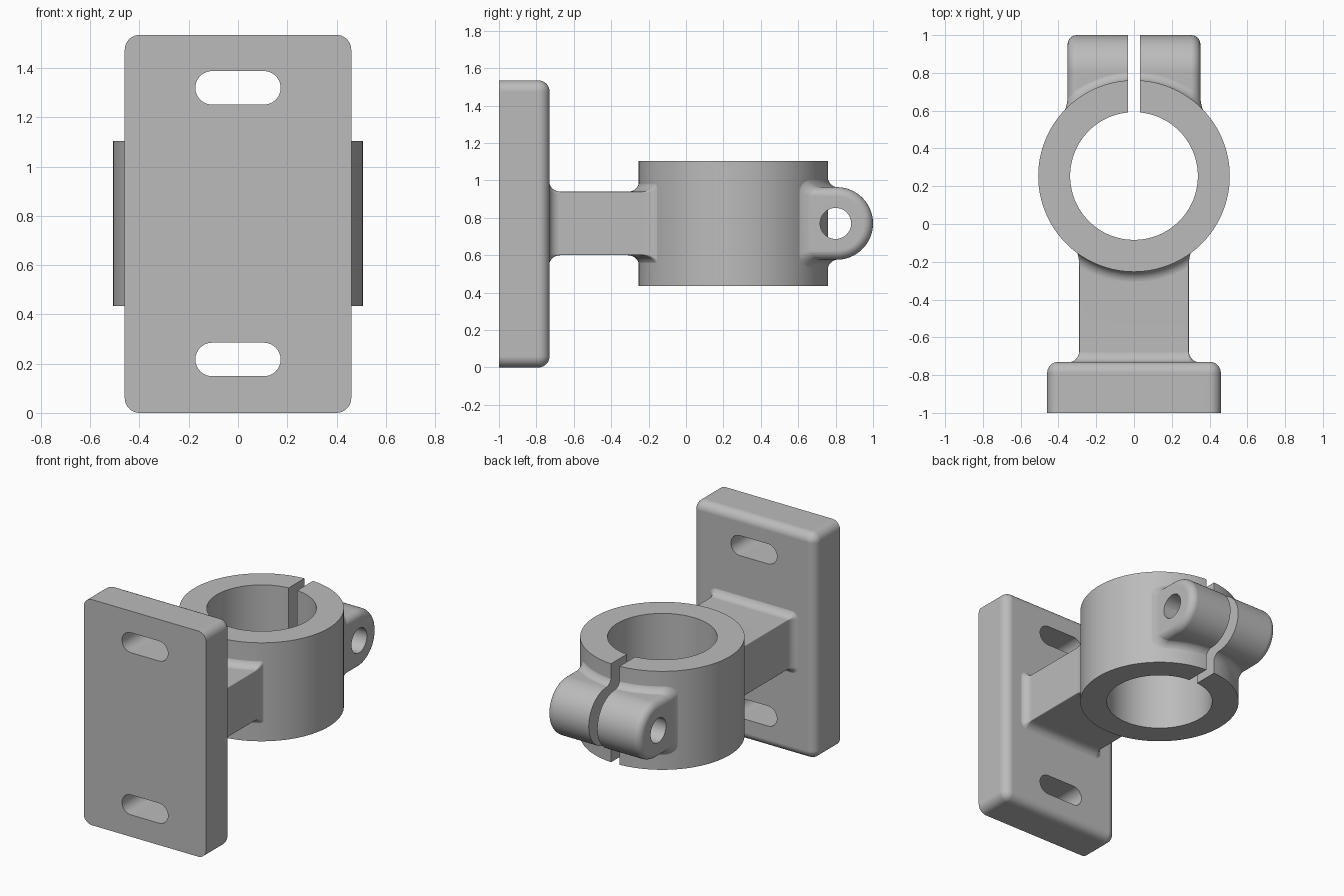
import bpy, bmesh
from math import sin, cos, pi, sqrt

if "Cube" in bpy.data.objects:
    bpy.data.objects.remove(bpy.data.objects["Cube"], do_unlink=True)

CY, R, BORE = 0.254, 0.507, 0.338        # clamp ring axis and radii
MID = 0.77                               # height of the arm and the lug
FIL = 0.06                               # fillet radius
PLATE_BACK = -0.73

grey = bpy.data.materials.new("cast_grey")
grey.use_nodes = True
grey.diffuse_color = (0.5, 0.5, 0.5, 1)
grey.node_tree.nodes["Principled BSDF"].inputs["Base Color"].default_value = (0.5, 0.5, 0.5, 1)


def finish(name, bm):
    bmesh.ops.recalc_face_normals(bm, faces=bm.faces)
    mesh = bpy.data.meshes.new(name)
    bm.to_mesh(mesh)
    bm.free()
    obj = bpy.data.objects.new(name, mesh)
    bpy.context.collection.objects.link(obj)
    mesh.materials.append(grey)
    return obj


def outline(hw, hz, rad, steps=8, across=24):
    """Rounded rectangle in x and z, with extra points along top and bottom."""
    pts = []
    for q, (sx, sz) in enumerate(((1, 1), (-1, 1), (-1, -1), (1, -1))):
        for i in range(steps + 1):
            a = pi / 2 * (q + i / steps)
            pts.append((sx * (hw - rad) + rad * cos(a), sz * (hz - rad) + rad * sin(a)))
        if q % 2 == 0:
            x, z = pts[-1]
            run = (hw - rad) * 2 * sx
            pts += [(x - run * k / across, z) for k in range(1, across)]
    return pts


def loft(name, zc, sections):
    """Skin sections of (half width, half height, corner radius, y rule)."""
    bm = bmesh.new()
    rings = [[bm.verts.new((x, y_at(x), zc + z)) for x, z in outline(hw, hz, rad)]
             for hw, hz, rad, y_at in sections]
    for a, b in zip(rings, rings[1:]):
        for i in range(len(a)):
            j = (i + 1) % len(a)
            bm.faces.new((a[i], a[j], b[j], b[i]))
    bm.faces.new(rings[0])
    bm.faces.new(rings[-1])
    return finish(name, bm)


def flat(y):
    return lambda x: y


def round_ring(side, d):
    return lambda x: CY + side * sqrt((R + d) ** 2 - x * x)


def fillet(n=8):
    """Pairs of distance from the wall and outward flare, ending at the wall."""
    return [(FIL * (1 - sin(a)) - 0.003, FIL * (1 - cos(a)))
            for a in (pi / 2 * i / n for i in range(n + 1))]


def cylinder(name, radius, depth, loc, rot=(0, 0, 0), sides=128):
    bpy.ops.mesh.primitive_cylinder_add(vertices=sides, radius=radius, depth=depth,
                                        location=loc, rotation=rot)
    obj = bpy.context.object
    obj.name = name
    obj.data.materials.append(grey)
    return obj


def combine(base, other, operation):
    mod = base.modifiers.new(operation.lower(), 'BOOLEAN')
    mod.operation, mod.solver, mod.object = operation, 'EXACT', other
    bpy.context.view_layer.objects.active = base
    bpy.ops.object.modifier_apply(modifier=mod.name)
    bpy.data.objects.remove(other, do_unlink=True)


# Mounting plate with rounded corners and a rounded back edge
PW, PH = 0.46, 0.7675
sections = [(PW, PH, FIL, flat(-1))]
for i in range(9):
    a = pi / 2 * i / 8
    inset = (FIL - 0.002) * (1 - cos(a))
    sections.append((PW - inset, PH - inset, FIL - inset, flat(PLATE_BACK - FIL * (1 - sin(a)))))
plate = loft("mounting_plate", PH, sections)

# Arm, flared into the plate and the ring
AW, AH, AR = 0.29, 0.17, 0.006
sections = [(AW + FIL, AH + FIL, AR + FIL, flat(-0.77))]
sections += [(AW + f, AH + f, AR + f, flat(PLATE_BACK + d)) for d, f in reversed(fillet())]
sections += [(AW + f * 0.25, AH + f, AR + f * 0.25, round_ring(-1, d)) for d, f in fillet()]
sections.append((AW + FIL * 0.25, AH + FIL, AR + FIL * 0.25, flat(0)))
arm = loft("arm", MID, sections)

# Clamp lug: a rounded tab running across, with softened ends
LW, LH, LY = 0.352, 0.194, 0.806
bm = bmesh.new()
profile = [(0.45, -LH)] + [(LY + LH * cos(a), LH * sin(a))
                           for a in (pi * (i / 32 - 0.5) for i in range(33))] + [(0.45, LH)]
cap = bm.faces.new([bm.verts.new((-LW, y, MID + z)) for y, z in profile])
out = bmesh.ops.extrude_face_region(bm, geom=[cap], use_keep_orig=True)["geom"]
bmesh.ops.translate(bm, vec=(2 * LW, 0, 0), verts=[g for g in out if isinstance(g, bmesh.types.BMVert)])
rim = [e for e in bm.edges if abs(e.verts[0].co.x - e.verts[1].co.x) < 1e-5]
bmesh.ops.recalc_face_normals(bm, faces=bm.faces)
bmesh.ops.bevel(bm, geom=rim, offset=0.05, segments=6, profile=0.5, affect='EDGES')
lug = finish("clamp_lug", bm)

# Flare where the lug meets the ring, then the bolt hole through the lug only
sections = [(LW - 0.002 + f * 0.35, LH - 0.002 + f, 0.05 + f * 0.35, round_ring(1, d)) for d, f in fillet()]
sections.insert(0, (LW - 0.006, LH - 0.006, 0.05, round_ring(1, FIL + 0.01)))
sections.append((LW + FIL * 0.35, LH + FIL, 0.05 + FIL * 0.35, flat(0.45)))
combine(lug, loft("lug_flare", MID, sections), 'UNION')
combine(lug, cylinder("bolt_hole", 0.083, 1, (0, 0.8, MID), (0, pi / 2, 0), 48), 'DIFFERENCE')

# Join everything to the clamp ring
body = cylinder("clamp_bracket", R, 0.67, (0, CY, MID))
for part in (lug, arm, plate):
    combine(body, part, 'UNION')

# Bore, clamping slit and mounting slots
combine(body, cylinder("bore", BORE, 2, (0, CY, MID)), 'DIFFERENCE')
slit = loft("slit", MID, [(0.032, 0.6, 0.001, flat(0.3)), (0.032, 0.6, 0.001, flat(1.2))])
combine(body, slit, 'DIFFERENCE')
for z in (0.217, 1.32):
    slot = loft("slot", z, [(0.173, 0.068, 0.0675, flat(-1.1)), (0.173, 0.068, 0.0675, flat(-0.6))])
    combine(body, slot, 'DIFFERENCE')

# Smooth curved surfaces, keeping machined edges sharp
bpy.ops.object.select_all(action='DESELECT')
body.select_set(True)
bpy.context.view_layer.objects.active = body
bpy.ops.object.shade_smooth_by_angle(angle=pi / 6)
weighted = body.modifiers.new("weighted_normals", 'WEIGHTED_NORMAL')
weighted.keep_sharp = True
